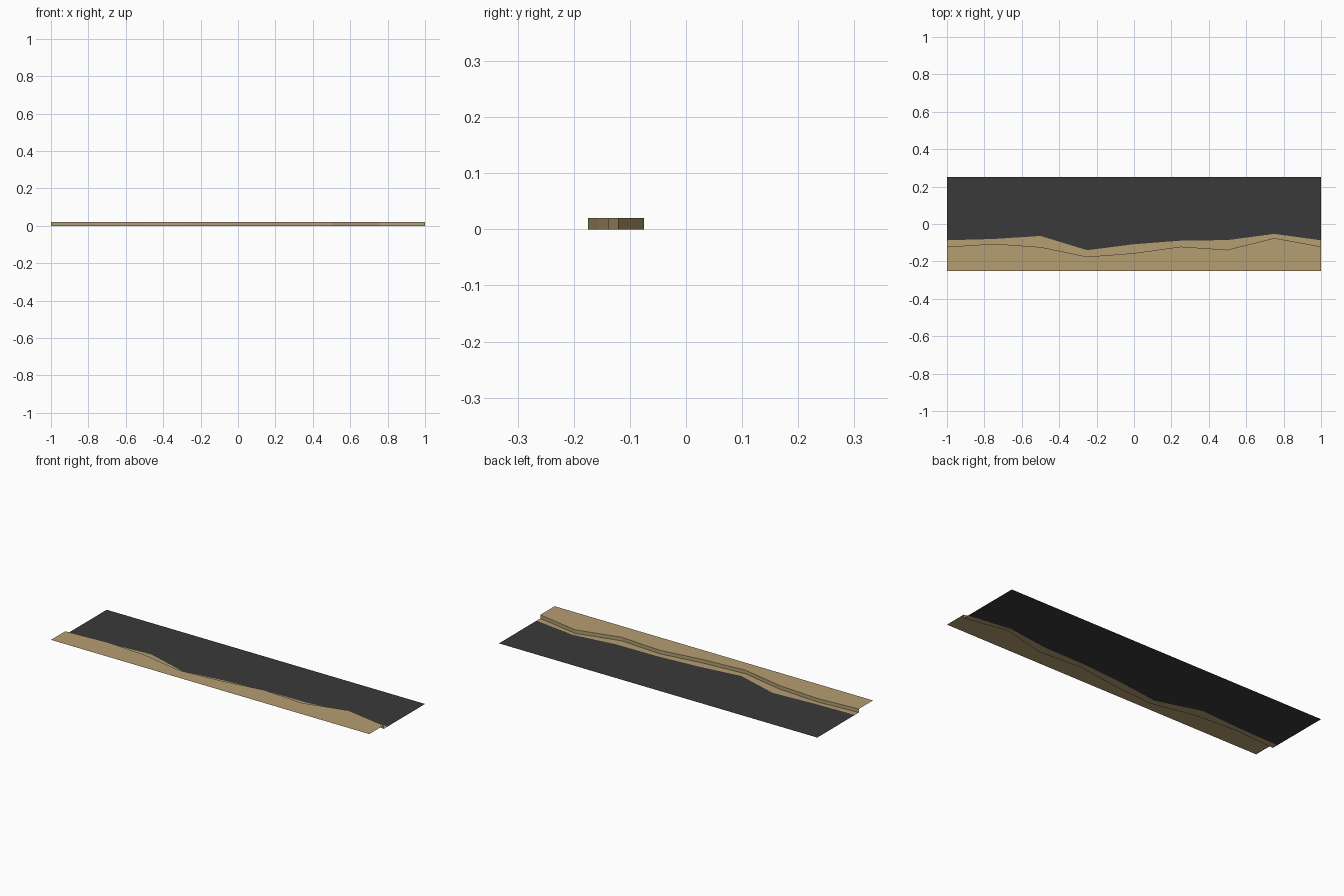
import bpy

if "Cube" in bpy.data.objects:
    bpy.data.objects.remove(bpy.data.objects["Cube"])

# Shared outlines along x: step line (wall) and painted edge of the sand on the low ground
xs = [-1 + 0.25 * i for i in range(9)]
wall_y = [-0.122, -0.106, -0.123, -0.175, -0.156, -0.121, -0.138, -0.075, -0.121]
paint_y = [-0.087, -0.080, -0.064, -0.140, -0.108, -0.089, -0.086, -0.053, -0.087]


def material(name, colour):
    m = bpy.data.materials.new(name)
    m.diffuse_color = (*colour, 1)
    m.use_nodes = True
    m.node_tree.nodes["Principled BSDF"].inputs["Base Color"].default_value = m.diffuse_color
    return m


sand = material("sand tan", (0.46, 0.34, 0.17))
asphalt = material("asphalt grey", (0.042, 0.042, 0.042))


def strip(name, rows, mats):
    """Sheet lofted through rows of (y list, z); one material per band."""
    n = len(xs)
    verts = [(x, y, z) for ys, z in rows for x, y in zip(xs, ys)]
    faces, slots = [], []
    for r in range(len(rows) - 1):
        for i in range(n - 1):
            a = r * n + i
            faces.append((a, a + 1, a + n + 1, a + n))
            slots.append(r)
    me = bpy.data.meshes.new(name)
    me.from_pydata(verts, [], faces)
    for m in mats:
        me.materials.append(m)
    for p, s in zip(me.polygons, slots):
        p.material_index = s
    ob = bpy.data.objects.new(name, me)
    bpy.context.collection.objects.link(ob)


# Raised verge, and its vertical step down to the road
strip("raised_verge", [([-0.25] * 9, 0.02), (wall_y, 0.02), (wall_y, 0)], [sand, sand])
# Low ground: sandy margin, then asphalt
strip("road_surface", [(wall_y, 0), (paint_y, 0), ([0.25] * 9, 0)], [sand, asphalt])
